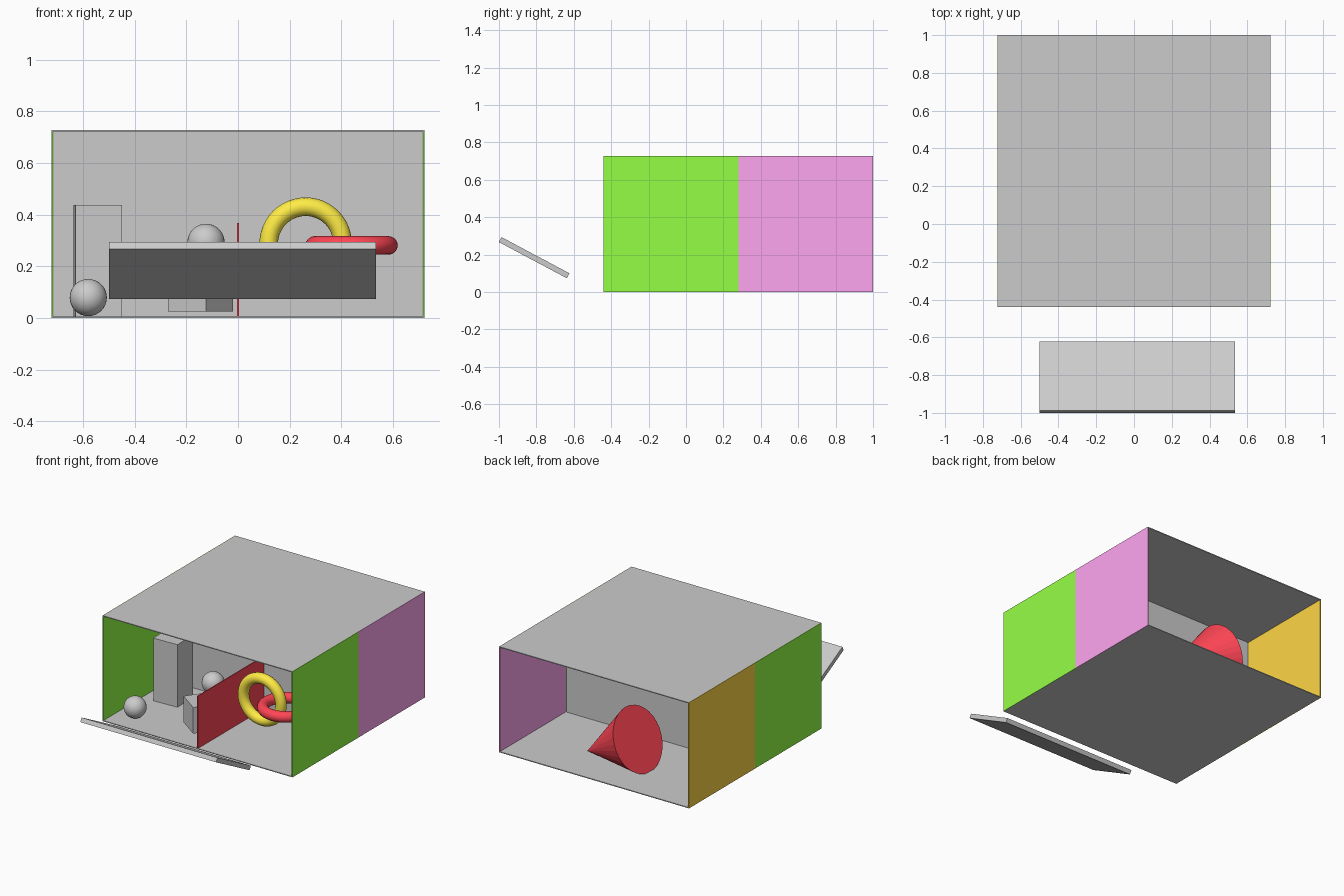
import bpy, math
from mathutils import Vector

if "Cube" in bpy.data.objects:
    bpy.data.objects.remove(bpy.data.objects["Cube"])

COLORS = {
    "green": (0.30, 1.0, 0.06, 1), "magenta": (1.0, 0.38, 0.88, 1),
    "orange": (1.0, 0.67, 0.06, 1), "red": (1.0, 0.06, 0.09, 1),
    "yellow": (1.0, 0.84, 0.06, 1),
}
MATS = {}
for key, rgba in COLORS.items():
    MATS[key] = bpy.data.materials.new(key)
    MATS[key].diffuse_color = rgba


def finish(name, color=None, smooth=False):
    ob = bpy.context.object
    ob.name = name
    if color:
        ob.data.materials.append(MATS[color])
    if smooth:
        bpy.ops.object.shade_smooth()
    return ob


def box(name, center, size, color=None, rot=(0, 0, 0)):
    bpy.ops.mesh.primitive_cube_add(size=1, location=center,
                                    rotation=[math.radians(a) for a in rot])
    bpy.context.object.scale = size
    bpy.ops.object.transform_apply(location=False, rotation=False, scale=True)
    return finish(name, color)


def ball(name, center, radius):
    bpy.ops.mesh.primitive_uv_sphere_add(segments=32, ring_count=16,
                                         radius=radius, location=center)
    return finish(name, smooth=True)


def ring(name, center, color, rot=(0, 0, 0)):
    bpy.ops.mesh.primitive_torus_add(major_radius=0.143, minor_radius=0.036,
                                     major_segments=48, minor_segments=16,
                                     location=center, rotation=rot)
    return finish(name, color, smooth=True)


# Room shell: two rooms back to back, open at front and rear
T = 0.006                 # panel thickness
W, H = 1.44, 0.728        # width and height
Y0, YM, Y1 = -0.44, 0.28, 1.0
for name, z in (("floor", T / 2), ("ceiling", H - T / 2)):
    box(name, (0, (Y0 + Y1) / 2, z), (W, Y1 - Y0, T))
box("middle_wall", (0, YM, H / 2), (W - 2 * T, T, H - 2 * T))
for name, side, ya, yb, color in (
        ("front_left_wall", -1, Y0, YM, "green"),
        ("front_right_wall", 1, Y0, YM, "green"),
        ("rear_left_wall", -1, YM, Y1, "orange"),
        ("rear_right_wall", 1, YM, Y1, "magenta")):
    box(name, (side * W / 2, (ya + yb) / 2, H / 2), (T, yb - ya, H), color)

# Low red partition in the front room
box("partition", (0, (Y0 + YM) / 2, 0.186), (T, YM - Y0, 0.362), "red")

# Tilted panel in front of the room
box("tilted_panel", (0.017, -0.812, 0.184), (1.035, 0.412, 0.03), rot=(-28, 0, 0))

# Blocks and balls in the left half
box("tall_block", (-0.544, 0.072, 0.221), (0.18, 0.18, 0.432), rot=(0, 0, 2.5))
box("small_block", (-0.145, -0.185, 0.115), (0.18, 0.18, 0.18), rot=(0, 0, -35.5))
ball("low_ball", (-0.58, -0.291, 0.079), 0.072)
ball("high_ball", (-0.124, -0.093, 0.293), 0.072)

# Interlocked rings in the right half
ring("upright_ring", (0.262, -0.11, 0.288), "yellow", (math.pi / 2, 0, 0))
ring("flat_ring", (0.44, -0.11, 0.281), "red")

# Cone lying on its side in the rear room
tip, base = Vector((0.274, 0.68, 0.008)), Vector((-0.123, 0.70, 0.2))
axis = tip - base
bpy.ops.mesh.primitive_cone_add(vertices=32, radius1=0.22, radius2=0,
                                depth=axis.length, location=(tip + base) / 2,
                                rotation=axis.to_track_quat('Z', 'Y').to_euler())
finish("cone", "red")

for m in bpy.data.materials:
    if m.users and not m.is_grease_pencil:
        m.use_nodes = True
        m.node_tree.nodes["Principled BSDF"].inputs["Base Color"].default_value = m.diffuse_color
